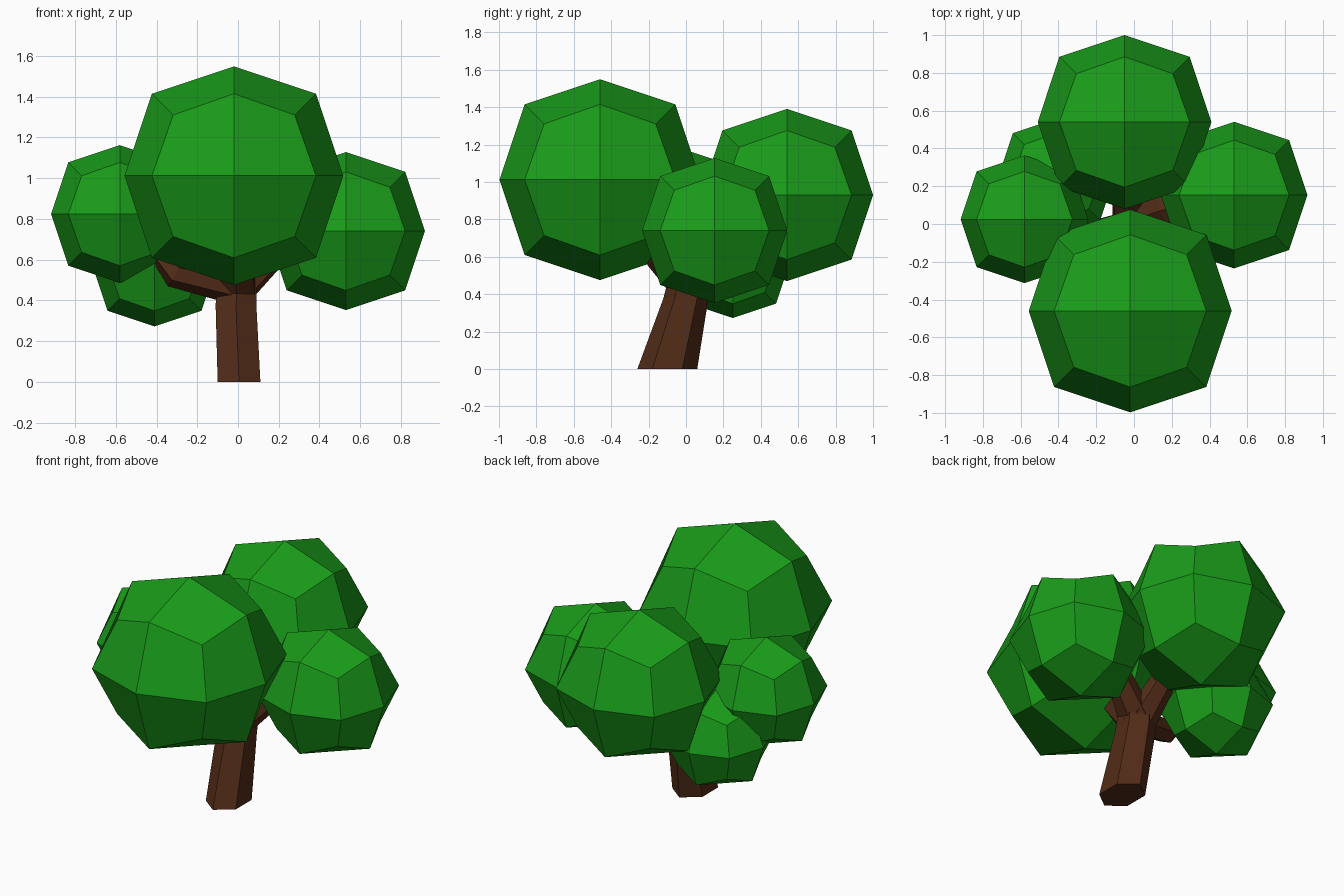
import bpy, bmesh, math
from mathutils import Vector

if "Cube" in bpy.data.objects:
    bpy.data.objects.remove(bpy.data.objects["Cube"])

def material(name, color):
    m = bpy.data.materials.new(name)
    m.diffuse_color = (*color, 1)
    m.use_nodes = True
    m.node_tree.nodes["Principled BSDF"].inputs["Base Color"].default_value = m.diffuse_color
    return m

leaf = material("leaf_green", (0.01, 0.33, 0.01))
bark = material("bark_brown", (0.085, 0.025, 0.009))

# Foliage clump: cube subdivided once into a faceted ball
def foliage(name, center, r):
    bpy.ops.mesh.primitive_cube_add(size=2 * r, location=center)
    ob = bpy.context.object
    ob.name = name
    sub = ob.modifiers.new("round", 'SUBSURF')
    sub.levels = sub.render_levels = 1
    sub.use_limit_surface = False
    bpy.ops.object.modifier_apply(modifier="round")
    for p in ob.data.polygons:
        p.use_smooth = False
    ob.data.materials.append(leaf)

# Six-sided limb through rings of (center, half width, half depth);
# flat rings are horizontal, others face along the path
def limb(name, rings, flat=False):
    bm = bmesh.new()
    loops = []
    for i, (c, a, b) in enumerate(rings):
        u, v = Vector((1, 0, 0)), Vector((0, 1, 0))
        if not flat:
            d = Vector(rings[min(i + 1, len(rings) - 1)][0]) - Vector(rings[max(i - 1, 0)][0])
            u = d.cross(Vector((0, 0, 1))).normalized()
            v = u.cross(d).normalized()
        loop = []
        for k in range(6):
            t = math.radians(30 + 60 * k)
            loop.append(bm.verts.new(Vector(c) + u * a * math.cos(t) / 0.866 + v * b * math.sin(t)))
        loops.append(loop)
    for lo, hi in zip(loops, loops[1:]):
        for k in range(6):
            n = (k + 1) % 6
            bm.faces.new((lo[k], lo[n], hi[n], hi[k]))
    bm.faces.new(loops[0])
    bm.faces.new(loops[-1])
    bmesh.ops.recalc_face_normals(bm, faces=bm.faces)
    me = bpy.data.meshes.new(name)
    bm.to_mesh(me)
    bm.free()
    me.materials.append(bark)
    bpy.context.collection.objects.link(bpy.data.objects.new(name, me))

foliage("front_foliage", (-0.02, -0.46, 1.012), 0.537)
foliage("back_foliage", (-0.05, 0.54, 0.93), 0.46)
foliage("right_foliage", (0.53, 0.153, 0.74), 0.388)
foliage("left_foliage", (-0.58, 0.025, 0.824), 0.338)
foliage("low_foliage", (-0.41, 0.25, 0.58), 0.308)

# Leaning trunk
limb("trunk", [((0.005, -0.10, 0), 0.105, 0.16),
               ((-0.01, 0.0, 0.38), 0.10, 0.12),
               ((0.0, 0.03, 0.54), 0.09, 0.11)], flat=True)

# Branches reaching into the foliage
limb("front_branch", [((0, 0.02, 0.42), 0.09, 0.09), ((-0.01, -0.14, 0.60), 0.08, 0.08),
                      ((-0.02, -0.30, 0.82), 0.05, 0.05)])
limb("left_branch", [((0.02, 0.0, 0.45), 0.08, 0.08), ((-0.31, -0.08, 0.53), 0.07, 0.07),
                     ((-0.44, -0.02, 0.72), 0.05, 0.05)])
limb("right_branch", [((0, 0.02, 0.46), 0.09, 0.09), ((0.17, 0.08, 0.62), 0.07, 0.07),
                      ((0.36, 0.13, 0.72), 0.05, 0.05)])
limb("back_branch", [((-0.02, 0.02, 0.44), 0.09, 0.09), ((-0.04, 0.20, 0.62), 0.07, 0.07),
                     ((-0.05, 0.36, 0.78), 0.05, 0.05)])
